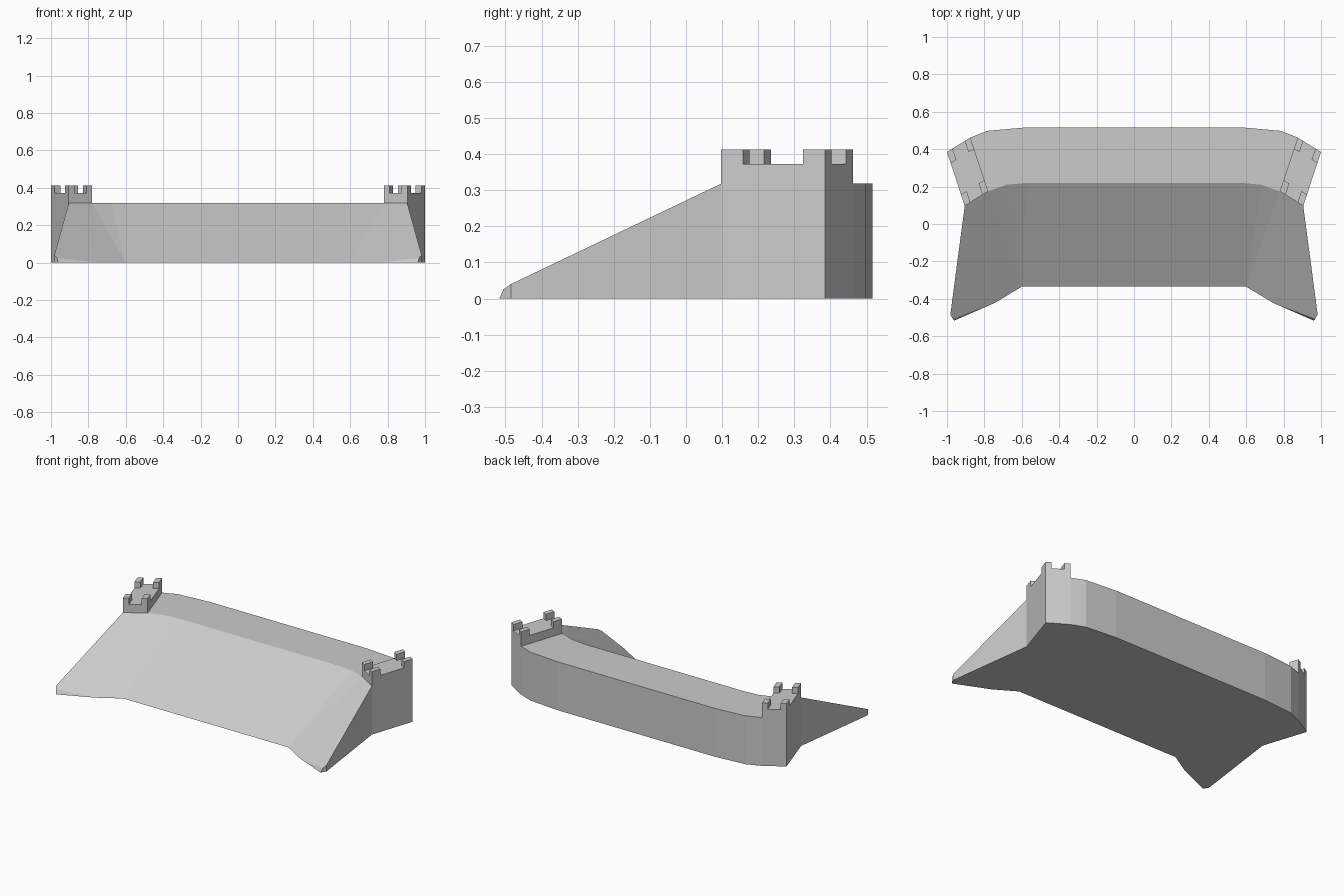
import bpy, bmesh
from mathutils import Vector

if "Cube" in bpy.data.objects:
    bpy.data.objects.remove(bpy.data.objects["Cube"])

CREST, FLOOR, TOP = 0.318, 0.372, 0.413

# Half outlines in plan, from the centre line outwards
front = [(0, .22), (.57, .22), (.68, .21), (.78, .175), (.905, .097)]
back = [(0, .517), (.57, .517), (.785, .498), (.875, .462), (1, .385)]


def mirrored(name, bm):
    bmesh.ops.remove_doubles(bm, verts=bm.verts, dist=1e-5)
    bmesh.ops.recalc_face_normals(bm, faces=bm.faces)
    me = bpy.data.meshes.new(name)
    bm.to_mesh(me)
    bm.free()
    ob = bpy.data.objects.new(name, me)
    bpy.context.collection.objects.link(ob)
    mod = ob.modifiers.new("mirror", 'MIRROR')
    mod.use_clip = True
    return ob


def face(bm, *pts):
    return bm.faces.new([bm.verts.new(p) for p in pts])


def prism(bm, outline, z0, z1):
    bot = [(x, y, z0) for x, y in outline]
    top = [(x, y, z1) for x, y in outline]
    face(bm, *top)
    for i in range(len(outline)):
        j = (i + 1) % len(outline)
        face(bm, bot[i], bot[j], top[j], top[i])


# Dam body: crest, back wall, sloped face with flared wings, base
bm = bmesh.new()
C = [(x, y, CREST) for x, y in front]
K = [(x, y, CREST) for x, y in back]
K0 = [(x, y, 0) for x, y in back]
C4b = (*front[4], 0)
F0, F1 = (0, -.335, 0), (.6, -.335, 0)
M = (.74, -.42, 0)
toe, P = (.962, -.517, 0), (.968, -.506, .025)
S, Sb = (.982, -.485, .04), (.982, -.485, 0)

for i in range(4):
    if i < 3:
        face(bm, C[i], C[i + 1], K[i + 1], K[i])
    face(bm, K[i], K[i + 1], K0[i + 1], K0[i])
face(bm, C[4], K[4], K0[4], C4b)
face(bm, C[4], C4b, Sb, S)
face(bm, S, Sb, toe, P)
face(bm, P, toe, M)
face(bm, F0, F1, C[1], C[0])
for tri in ((C[1], F1, C[2]), (C[2], F1, C[3]), (C[3], F1, M),
            (C[3], M, C[4]), (C[4], M, S), (S, M, P)):
    face(bm, *tri)
base = face(bm, *K0, C4b, Sb, toe, M, F1, F0)
bmesh.ops.triangulate(bm, faces=[base])
mirrored("dam_body", bm)

# End towers standing on the crest ends
quad = [front[3], front[4], back[4], back[3]]
bm = bmesh.new()
prism(bm, quad, CREST, FLOOR)
mirrored("end_tower", bm)

# Corner merlons, placed by fractions across and along each tower
a, b, c, d = (Vector(p) for p in quad)


def at(u, v):
    return tuple(a.lerp(b, u).lerp(d.lerp(c, u), v))


bm = bmesh.new()
for u in (0, .76):
    for v in (0, .79):
        prism(bm, [at(u, v), at(u + .24, v), at(u + .24, v + .21), at(u, v + .21)],
              FLOOR, TOP)
mirrored("merlons", bm)
